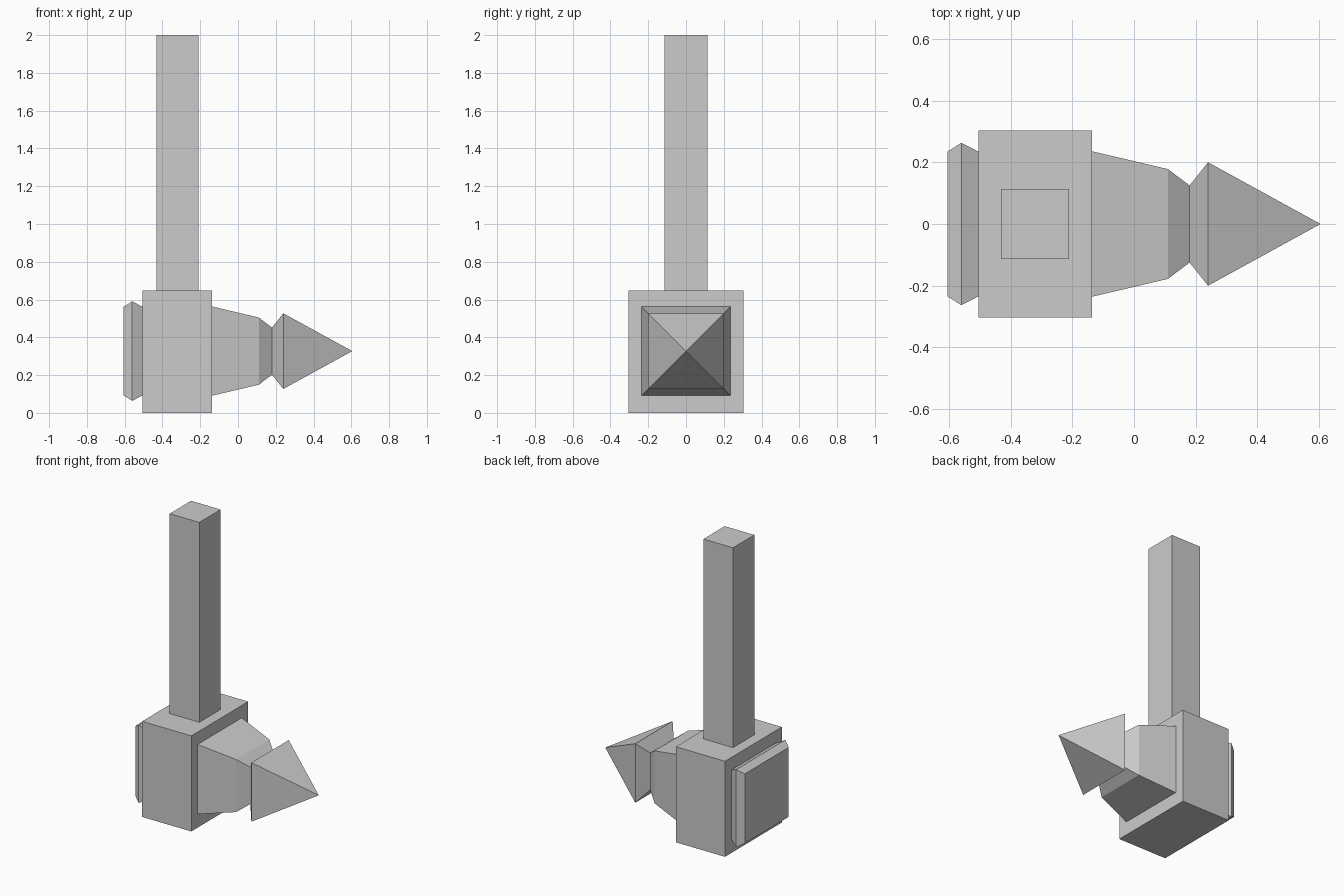
import bpy, bmesh

if "Cube" in bpy.data.objects:
    bpy.data.objects.remove(bpy.data.objects["Cube"])

AXIS_Z = 0.327  # height of the head's long axis


def finish(name, bm):
    bmesh.ops.recalc_face_normals(bm, faces=bm.faces[:])
    mesh = bpy.data.meshes.new(name)
    bm.to_mesh(mesh)
    bm.free()
    obj = bpy.data.objects.new(name, mesh)
    bpy.context.collection.objects.link(obj)
    return obj


def box(name, lo, hi):
    bm = bmesh.new()
    bmesh.ops.create_cube(bm, size=1)
    for v in bm.verts:
        v.co = [(a + b) / 2 + c * (b - a) for a, b, c in zip(lo, hi, v.co)]
    return finish(name, bm)


def square_loft(name, profile):
    """Loft square sections (x, half width) along x; zero width makes a point."""
    bm = bmesh.new()
    rings = []
    for x, h in profile:
        corners = [(-h, -h), (h, -h), (h, h), (-h, h)] if h else [(0, 0)]
        rings.append([bm.verts.new((x, y, AXIS_Z + z)) for y, z in corners])
    for a, b in zip(rings, rings[1:]):
        for i in range(4):
            j = (i + 1) % 4
            if len(b) == 1:
                bm.faces.new((a[i], a[j], b[0]))
            else:
                bm.faces.new((a[i], a[j], b[j], b[i]))
    for ring in (rings[0], rings[-1]):
        if len(ring) == 4:
            bm.faces.new(ring)
    return finish(name, bm)


# Central block and square handle
box("head_block", (-0.505, -0.304, 0), (-0.137, 0.304, 0.647))
box("handle", (-0.432, -0.114, 0.647), (-0.21, 0.114, 2.0))

# Striking face at the back
square_loft("striking_face", [(-0.605, 0.235), (-0.56, 0.263), (-0.505, 0.235)])

# Tapered neck and pyramid spike at the front
square_loft("spike", [(-0.137, 0.236), (0.11, 0.178), (0.18, 0.125),
                      (0.24, 0.2), (0.605, 0)])
